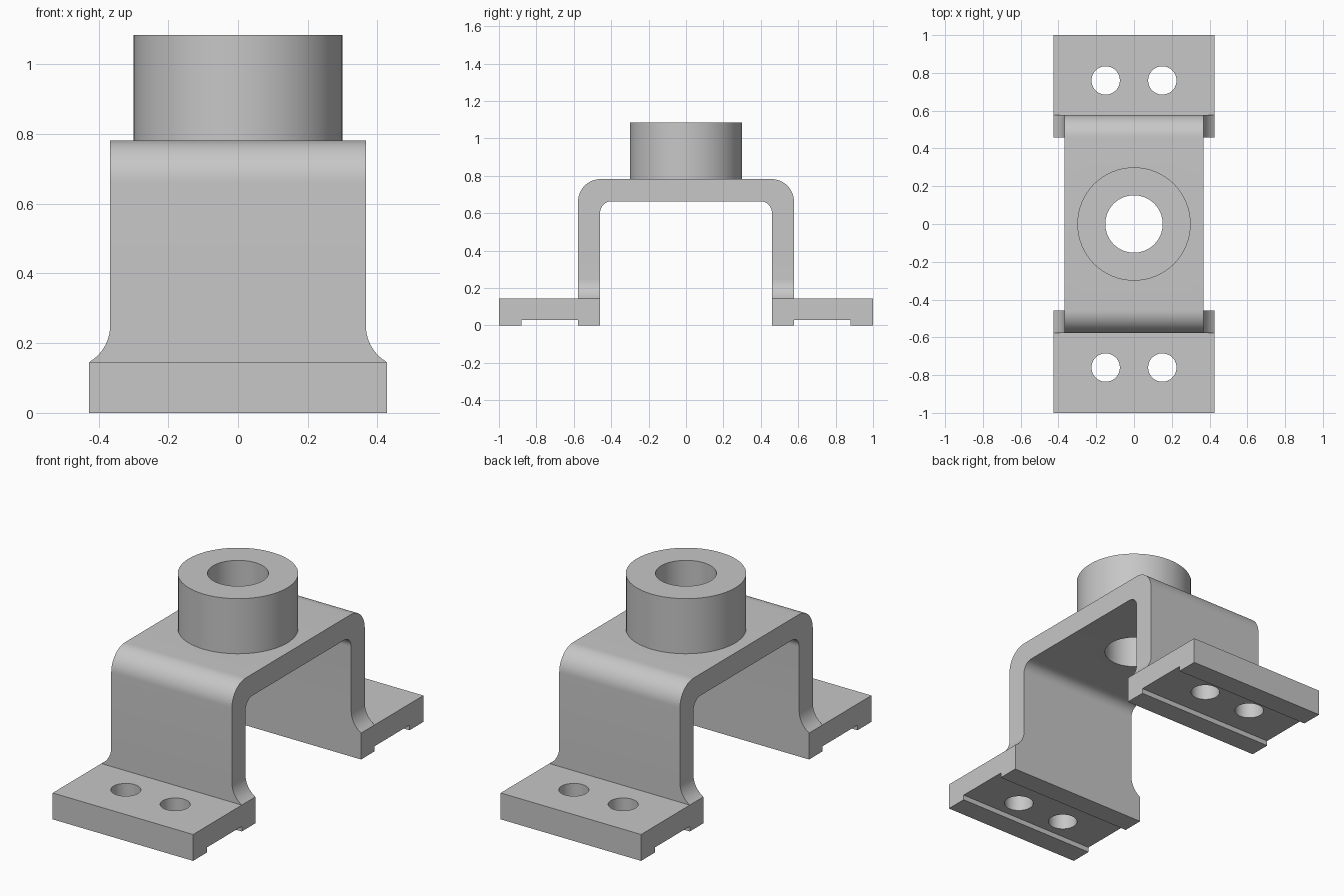
import bpy
from math import sin, cos, pi, radians
from mathutils import Vector

if "Cube" in bpy.data.objects:
    bpy.data.objects.remove(bpy.data.objects["Cube"], do_unlink=True)

steel = bpy.data.materials.new("plain grey metal")
steel.use_nodes = True
GREY = (0.57, 0.57, 0.57, 1)
steel.diffuse_color = GREY
steel.node_tree.nodes["Principled BSDF"].inputs["Base Color"].default_value = GREY

# Main dimensions
FOOT_W, ARCH_W = 0.427, 0.367
FOOT_IN, LEG_OUT, FOOT_OUT = 0.459, 0.577, 1.0
FOOT_H, ARCH_IN, ARCH_TOP, TOP = 0.145, 0.663, 0.782, 1.085
BORE, BOSS, BOLT = 0.152, 0.3, 0.075


def arc(cu, cv, r, a0, a1, n=16):
    """Points on an arc, angles in degrees."""
    angles = [radians(a0 + (a1 - a0) * i / n) for i in range(n + 1)]
    return [(cu + r * cos(a), cv + r * sin(a)) for a in angles]


def mirrored(half):
    """Close a right-hand half profile with its left-hand mirror."""
    return half + [(-u, v) for u, v in reversed(half)]


def prism(name, profile, axis, lo, hi):
    """Extrude a closed 2D profile along x, y or z."""
    place = {"x": lambda u, v, w: (w, u, v),
             "y": lambda u, v, w: (u, w, v),
             "z": lambda u, v, w: (u, v, w)}[axis]
    n = len(profile)
    verts = [place(u, v, w) for w in (lo, hi) for u, v in profile]
    faces = [list(range(n)), list(range(n, 2 * n))]
    faces += [[i, (i + 1) % n, (i + 1) % n + n, i + n] for i in range(n)]
    mesh = bpy.data.meshes.new(name)
    mesh.from_pydata(verts, [], faces)
    mesh.materials.append(steel)
    obj = bpy.data.objects.new(name, mesh)
    bpy.context.collection.objects.link(obj)
    select(obj)
    bpy.ops.object.mode_set(mode="EDIT")
    bpy.ops.mesh.select_all(action="SELECT")
    bpy.ops.mesh.normals_make_consistent(inside=False)
    bpy.ops.object.mode_set(mode="OBJECT")
    return obj


def select(obj):
    bpy.ops.object.select_all(action="DESELECT")
    obj.select_set(True)
    bpy.context.view_layer.objects.active = obj


def rod(name, x, y, r, lo, hi):
    return prism(name, arc(x, y, r, 0, 360, 64)[:-1], "z", lo, hi)


def combine(obj, tool, operation):
    """Apply a boolean and discard the tool."""
    mod = obj.modifiers.new(operation, "BOOLEAN")
    mod.operation, mod.solver, mod.object = operation, "EXACT", tool
    select(obj)
    bpy.ops.object.modifier_apply(modifier=mod.name)
    bpy.data.objects.remove(tool, do_unlink=True)


# Bent strap with grooved feet: side profile, running from inner arch to outer
R_OUT, R_IN, GROOVE = 0.12, 0.06, 0.028
inner = arc(FOOT_IN - R_IN, ARCH_IN - R_IN, R_IN, 90, 0)
foot = [(FOOT_IN, 0), (LEG_OUT, 0), (LEG_OUT, GROOVE), (0.88, GROOVE),
        (0.88, 0), (FOOT_OUT, 0), (FOOT_OUT, FOOT_H), (LEG_OUT, FOOT_H)]
outer = arc(LEG_OUT - R_OUT, ARCH_TOP - R_OUT, R_OUT, 0, 90)
bracket = prism("bracket", mirrored(inner + foot + outer), "x", -FOOT_W, FOOT_W)

# Trim the strap to its front outline, flaring out into the feet
flare = arc(ARCH_W + 0.12, 0.25, 0.12, 241, 180)
outline = [(FOOT_W, -0.1), (FOOT_W, FOOT_H)] + flare[1:] + [(ARCH_W, 1)]
combine(bracket, prism("outline_tool", mirrored(outline), "y", -1.2, 1.2), "INTERSECT")

# Round boss on top
boss = rod("boss", 0, 0, BOSS, ARCH_TOP, TOP)

# Shaft bore and bolt holes
for part in (bracket, boss):
    combine(part, rod("bore_tool", 0, 0, BORE, 0.5, 1.3), "DIFFERENCE")
for x in (-0.15, 0.15):
    for y in (-0.76, 0.76):
        combine(bracket, rod("bolt_tool", x, y, BOLT, -0.2, 0.3), "DIFFERENCE")

for part in (bracket, boss):
    select(part)
    bpy.ops.object.shade_smooth_by_angle(angle=radians(25))
